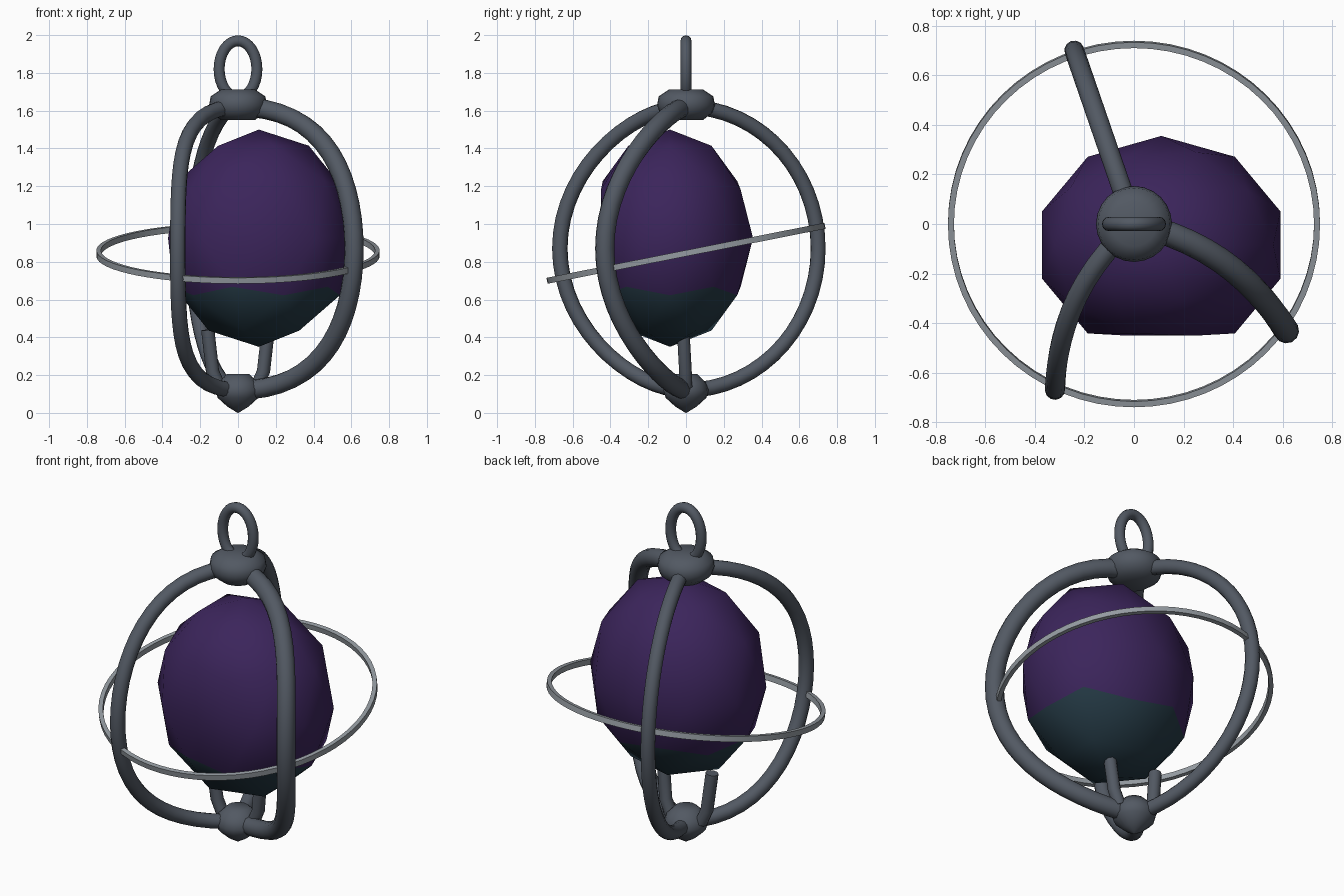
import bpy, bmesh, math
from mathutils import Vector, Matrix

if "Cube" in bpy.data.objects:
    bpy.data.objects.remove(bpy.data.objects["Cube"])


def material(name, rgb):
    m = bpy.data.materials.new(name)
    m.diffuse_color = (*rgb, 1)
    m.use_nodes = True
    m.node_tree.nodes["Principled BSDF"].inputs["Base Color"].default_value = m.diffuse_color
    return m


IRON = material("dark iron", (0.085, 0.10, 0.125))
STEEL = material("pale steel", (0.30, 0.33, 0.36))
PURPLE = material("deep purple", (0.044, 0.018, 0.105))
TEAL = material("dark teal", (0.018, 0.042, 0.06))


def finish(bm, name, mats, angle=60):
    bmesh.ops.recalc_face_normals(bm, faces=bm.faces)
    me = bpy.data.meshes.new(name)
    bm.to_mesh(me)
    bm.free()
    for m in mats:
        me.materials.append(m)
    ob = bpy.data.objects.new(name, me)
    bpy.context.collection.objects.link(ob)
    bpy.ops.object.select_all(action='DESELECT')
    ob.select_set(True)
    bpy.context.view_layer.objects.active = ob
    bpy.ops.object.shade_smooth_by_angle(angle=math.radians(angle))
    return ob


def skin(bm, rings, closed):
    n, k = len(rings), len(rings[0])
    for i in range(n if closed else n - 1):
        a, b = rings[i], rings[(i + 1) % n]
        for j in range(k):
            bm.faces.new((a[j], a[(j + 1) % k], b[(j + 1) % k], b[j]))
    if not closed:
        bm.faces.new(rings[0])
        bm.faces.new(rings[-1])


def tube(name, pts, radius, ref, closed=False, sides=12):
    """Round bar along a path; ref is a direction never parallel to the path."""
    bm = bmesh.new()
    pts = [Vector(p) for p in pts]
    n, rings = len(pts), []
    for i, p in enumerate(pts):
        nxt = pts[(i + 1) % n] if closed else pts[min(i + 1, n - 1)]
        prv = pts[i - 1] if closed else pts[max(i - 1, 0)]
        t = (nxt - prv).normalized()
        u = t.cross(Vector(ref)).normalized()
        v = t.cross(u)
        angs = [2 * math.pi * j / sides for j in range(sides)]
        rings.append([bm.verts.new(p + radius * (u * math.cos(a) + v * math.sin(a))) for a in angs])
    skin(bm, rings, closed)
    return finish(bm, name, [IRON])


def lathe(name, profile, mat, segs, closed=False, angle=60):
    bm = bmesh.new()
    rings = [[bm.verts.new((r * math.cos(2 * math.pi * j / segs),
                            r * math.sin(2 * math.pi * j / segs), z))
              for j in range(segs)] for r, z in profile]
    skin(bm, rings, closed)
    return finish(bm, name, [mat], angle)


# Hubs at the top and bottom of the cage
lathe("top_hub", [(0.09, 1.55), (0.14, 1.59), (0.153, 1.63), (0.145, 1.675), (0.09, 1.712)], IRON, 24)
lathe("bottom_hub", [(0.002, 0), (0.055, 0.032), (0.108, 0.08), (0.12, 0.12), (0.105, 0.16), (0.06, 0.205)], IRON, 16)

# Oval hanging loop
tube("hanging_loop", [(0.10 * math.cos(a), 0, 1.82 + 0.15 * math.sin(a))
                      for a in [2 * math.pi * i / 32 for i in range(32)]], 0.029, (0, 1, 0), closed=True)


# Cage ribs: half circles, two of them bowed sideways
def rib(name, azimuth, reach, bow, radius):
    az = math.radians(azimuth)
    out = Vector((math.cos(az), math.sin(az), 0))
    side = Vector((-math.sin(az), math.cos(az), 0))
    pts = []
    for i in range(29):
        th = math.radians(5 + 170 * i / 28)
        t = math.sin(th)
        pts.append(out * reach * t + side * bow * 4 * t * (1 - t) + Vector((0, 0, 0.87 + 0.75 * math.cos(th))))
    tube(name, pts, radius, side)


rib("back_rib", 109, 0.74, 0.0, 0.04)
rib("right_rib", -35, 0.75, 0.08, 0.051)
rib("front_left_rib", -115.5, 0.74, -0.08, 0.041)

# Two prongs holding the stone
for s, side in ((1, "right"), (-1, "left")):
    tube(side + "_prong", [(0.10 * s, 0.0, 0.14), (0.135 * s, -0.003, 0.22), (0.16 * s, -0.015, 0.44)],
         0.035, (0, 1, 0), sides=10)

# Thin tilted orbit band
band = lathe("tilted_band", [(0.726, -0.016), (0.75, -0.016), (0.75, 0.016), (0.726, 0.016)],
             STEEL, 64, closed=True, angle=30)
band.data.transform(Matrix.Translation((0, 0, 0.845)) @ Matrix.Rotation(math.radians(11.2), 4, 'X'))

# Low-poly egg-shaped stone with a flattened front and a teal base
bm = bmesh.new()
bmesh.ops.create_icosphere(bm, subdivisions=2, radius=1)
for v in bm.verts:
    v.co = Vector((0.11 + 0.505 * v.co.x, max(-0.45, -0.085 + 0.44 * v.co.y), 0.925 + 0.575 * v.co.z))
for f in bm.faces:
    f.material_index = 1 if f.calc_center_median().z < 0.65 else 0
finish(bm, "stone", [PURPLE, TEAL])
